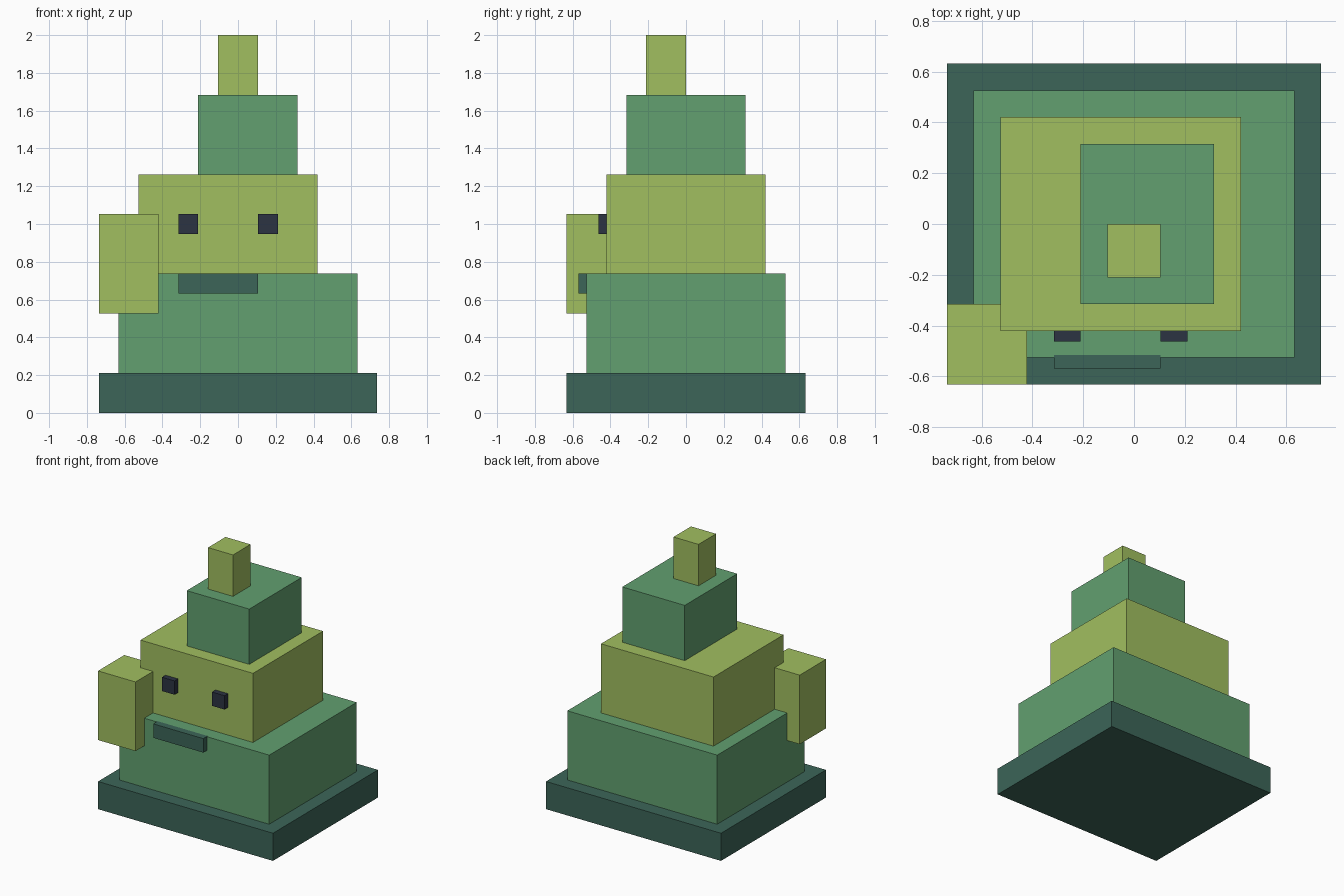
import bpy

if "Cube" in bpy.data.objects:
    bpy.data.objects.remove(bpy.data.objects["Cube"])

U = 2 / 19  # grid unit: the model is 19 units tall


def material(name, rgb):
    """Flat colour given as sRGB 0-255, stored as linear."""
    def lin(c):
        c /= 255
        return c / 12.92 if c <= 0.04045 else ((c + 0.055) / 1.055) ** 2.4
    m = bpy.data.materials.new(name)
    m.diffuse_color = (*[lin(c) for c in rgb], 1)
    m.use_nodes = True
    m.node_tree.nodes["Principled BSDF"].inputs["Base Color"].default_value = m.diffuse_color
    return m


def box(name, mat, x, y, z):
    """Box spanning the given (min, max) ranges in grid units."""
    spans = (x, y, z)
    bpy.ops.mesh.primitive_cube_add(size=1, location=[(a + b) / 2 * U for a, b in spans])
    ob = bpy.context.object
    ob.name = name
    ob.scale = [(b - a) * U for a, b in spans]
    bpy.ops.object.transform_apply(location=False, rotation=False, scale=True)
    ob.data.materials.append(mat)
    return ob


lime = material("lime green", (161, 191, 96))
green = material("leaf green", (98, 160, 112))
dark = material("dark green", (60, 101, 88))
navy = material("dark navy", (44, 51, 66))

# Stacked tiers, bottom to top
box("base", dark, (-7, 7), (-6, 6), (0, 2))
box("body", green, (-6, 6), (-5, 5), (2, 7))
box("head", lime, (-5, 4), (-4, 4), (7, 12))
box("hat", green, (-2, 3), (-3, 3), (12, 16))
box("hat_tip", lime, (-1, 1), (-2, 0), (16, 19))

# Raised arm at the front corner
box("arm", lime, (-7, -4), (-6, -3), (5, 10))

# Face
for name, x in (("eye_left", -3), ("eye_right", 1)):
    box(name, navy, (x, x + 1), (-4.4, -3.95), (9, 10))
box("mouth", dark, (-3, 1), (-5.4, -4.9), (6, 7.01))
